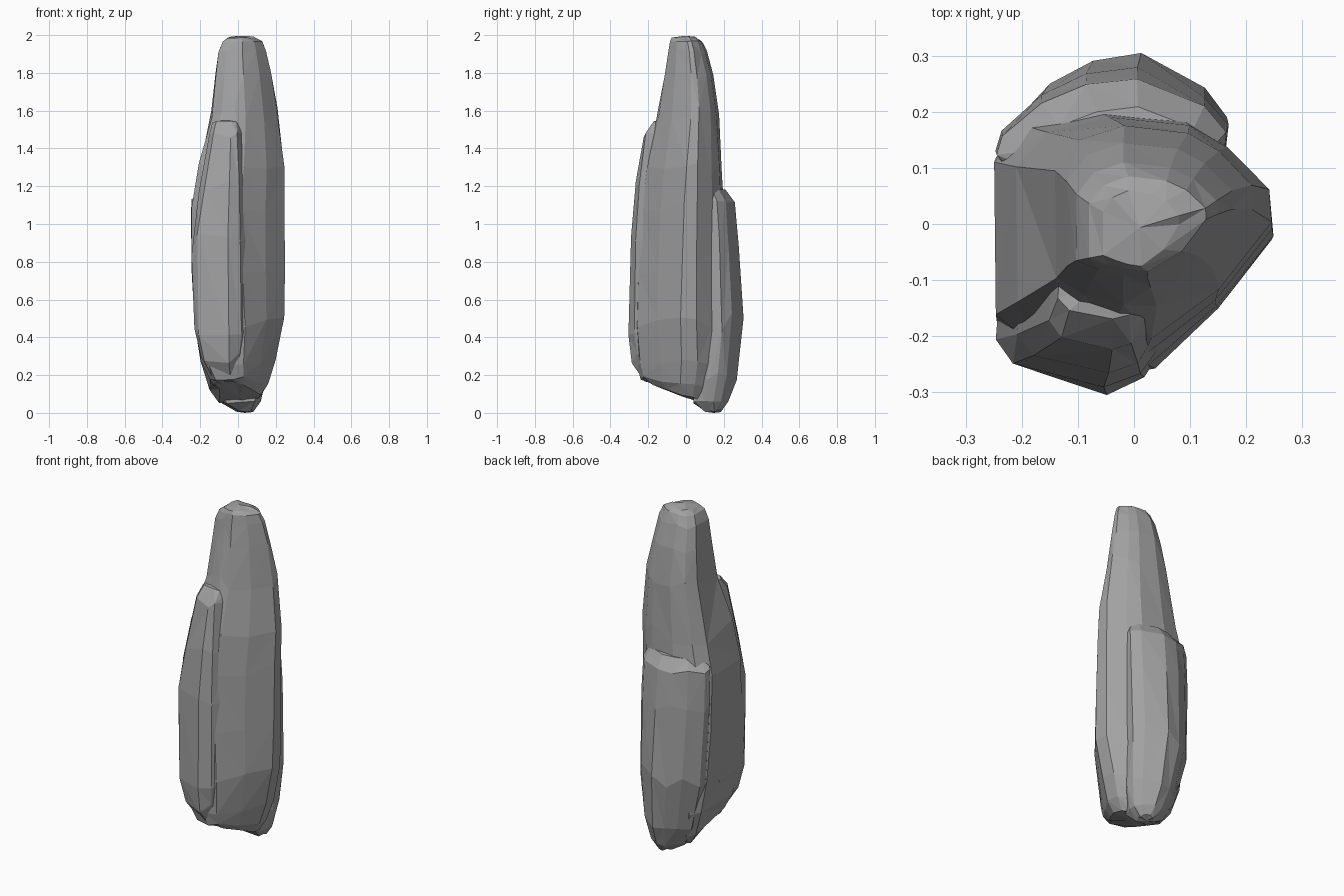
import bpy
import bmesh
import random
from mathutils import Vector

random.seed(4)

cube = bpy.data.objects.get("Cube")
if cube:
    bpy.data.objects.remove(cube, do_unlink=True)

# One plain stone colour
stone = bpy.data.materials.new("grey_stone")
stone.use_nodes = True
colour = (0.36, 0.36, 0.36, 1)
stone.diffuse_color = colour
stone.node_tree.nodes["Principled BSDF"].inputs["Base Color"].default_value = colour


def normalise(outline):
    """Scale an outline so that both of its axes run from zero to one."""
    xs, ys = zip(*outline)
    return [Vector(((x - min(xs)) / (max(xs) - min(xs)),
                    (y - min(ys)) / (max(ys) - min(ys)))) for x, y in outline]


def chipped_loft(name, low, high, levels, rough=0.006):
    """Loft a changing outline through levels of (z, x0, x1, y0, y1, tilt)."""
    low, high = normalise(low), normalise(high)
    heights = [level[0] for level in levels]
    bottom, top = heights[0], heights[-1]
    bm = bmesh.new()
    rings = []
    for k, (z, x0, x1, y0, y1, tilt) in enumerate(levels):
        blend = (z - bottom) / (top - bottom)
        # Inner rings wander up and down so that the facets look broken
        inner = 0 < k < len(levels) - 1
        wander = 0.2 * min(z - heights[k - 1], heights[k + 1] - z) if inner else rough
        ring = []
        for a, b in zip(low, high):
            p = a.lerp(b, blend)
            x = x0 + p.x * (x1 - x0)
            y = y0 + p.y * (y1 - y0)
            chip = 1 + random.uniform(-rough, rough)
            rise = random.uniform(-wander, wander)
            ring.append(bm.verts.new((x * chip, y * chip, z + tilt * y + rise)))
        rings.append(ring)

    # Side facets, split along random diagonals
    count = len(low)
    for lower, upper in zip(rings, rings[1:]):
        for i in range(count):
            j = (i + 1) % count
            a, b, c, d = lower[i], lower[j], upper[j], upper[i]
            if random.random() < 0.5:
                bm.faces.new((a, b, c))
                bm.faces.new((a, c, d))
            else:
                bm.faces.new((a, b, d))
                bm.faces.new((b, c, d))

    # Fanned end caps, slightly domed
    for ring, dome in ((rings[0], -0.01), (rings[-1], 0.01)):
        centre = sum((v.co for v in ring), Vector((0, 0, 0))) / count
        hub = bm.verts.new(centre + Vector((0, 0, dome)))
        for i in range(count):
            bm.faces.new((ring[i], ring[(i + 1) % count], hub))

    bmesh.ops.recalc_face_normals(bm, faces=bm.faces[:])
    mesh = bpy.data.meshes.new(name)
    bm.to_mesh(mesh)
    bm.free()
    mesh.materials.append(stone)
    part = bpy.data.objects.new(name, mesh)
    bpy.context.collection.objects.link(part)
    return part


# Tall central column
column_low = [(-.25, .15), (-.245, -.16), (-.2, -.24), (-.05, -.27), (.04, -.25), (.15, -.14),
              (.25, -.03), (.24, .06), (.16, .14), (.1, .19), (-.04, .2), (-.19, .19)]
column_high = [(-.1, .07), (-.1, -.05), (-.06, -.065), (-.02, -.075), (.02, -.08), (.09, -.035),
               (.14, .035), (.14, .06), (.1, .1), (.06, .12), (-.02, .13), (-.07, .11)]
column = chipped_loft("stone_column", column_low, column_high, [
    (.1, -.1, .12, -.19, .13, -.35),
    (.16, -.15, .16, -.24, .17, -.15),
    (.28, -.2, .2, -.26, .2, 0),
    (.48, -.23, .245, -.275, .2, 0),
    (.8, -.247, .248, -.265, .2, 0),
    (1.1, -.25, .247, -.245, .2, 0),
    (1.3, -.21, .245, -.21, .19, 0),
    (1.6, -.14, .21, -.15, .175, 0),
    (1.8, -.12, .175, -.115, .145, 0),
    (1.92, -.103, .148, -.095, .11, 0),
    (1.975, -.08, .128, -.085, .085, 0),
    (1.998, -.055, .08, -.075, .06, 0),
])

# Front slab, ending in a shoulder, its right side running flush into the column
front_outline = [(-.24, 0), (-.25, -.19), (-.23, -.24), (-.055, -.3), (.02, -.265), (.09, -.17), (.08, 0)]
front_top = [(-.13, 0), (-.14, -.17), (-.12, -.2), (-.04, -.22), (-.01, -.21), (.03, -.12), (.03, 0)]
front = chipped_loft("front_slab", front_outline, front_top, [
    (.14, -.13, .03, -.22, 0, -.15),
    (.3, -.195, .06, -.288, 0, 0),
    (.45, -.23, .085, -.304, 0, 0),
    (.9, -.246, .085, -.29, 0, 0),
    (1.2, -.207, .07, -.265, 0, 0),
    (1.48, -.152, .04, -.225, 0, 0),
    (1.55, -.135, .03, -.17, 0, 0),
])

# Back slab, ending in a lower ledge, its sides rooted in the column
back_outline = [(-.25, .14), (-.24, .18), (-.17, .25), (-.09, .29), (0, .305),
                (.12, .245), (.16, .19), (.155, .13), (.1, .04), (-.19, .04)]
back = chipped_loft("back_slab", back_outline, back_outline, [
    (.02, -.01, .08, .1, .19, 0),
    (.07, -.09, .12, .04, .225, 0),
    (.2, -.155, .15, .04, .268, 0),
    (.5, -.225, .165, .04, .304, 0),
    (.9, -.247, .168, .04, .28, 0),
    (1.13, -.244, .165, .04, .26, 0),
    (1.19, -.2, .14, .04, .21, 0),
])

# Fuse the slabs into the column
for slab in (front, back):
    fuse = column.modifiers.new("fuse_" + slab.name, "BOOLEAN")
    fuse.operation = "UNION"
    fuse.solver = "EXACT"
    fuse.object = slab
    slab.hide_render = True
    slab.hide_viewport = True

# Keep only the fused stone
bpy.context.view_layer.update()
graph = bpy.context.evaluated_depsgraph_get()
fused = bpy.data.meshes.new_from_object(column.evaluated_get(graph))
column.modifiers.clear()
column.data = fused
for slab in (front, back):
    bpy.data.objects.remove(slab, do_unlink=True)

# Rest the stone on the ground
lowest = min(v.co.z for v in fused.vertices)
for v in fused.vertices:
    v.co.z -= lowest
